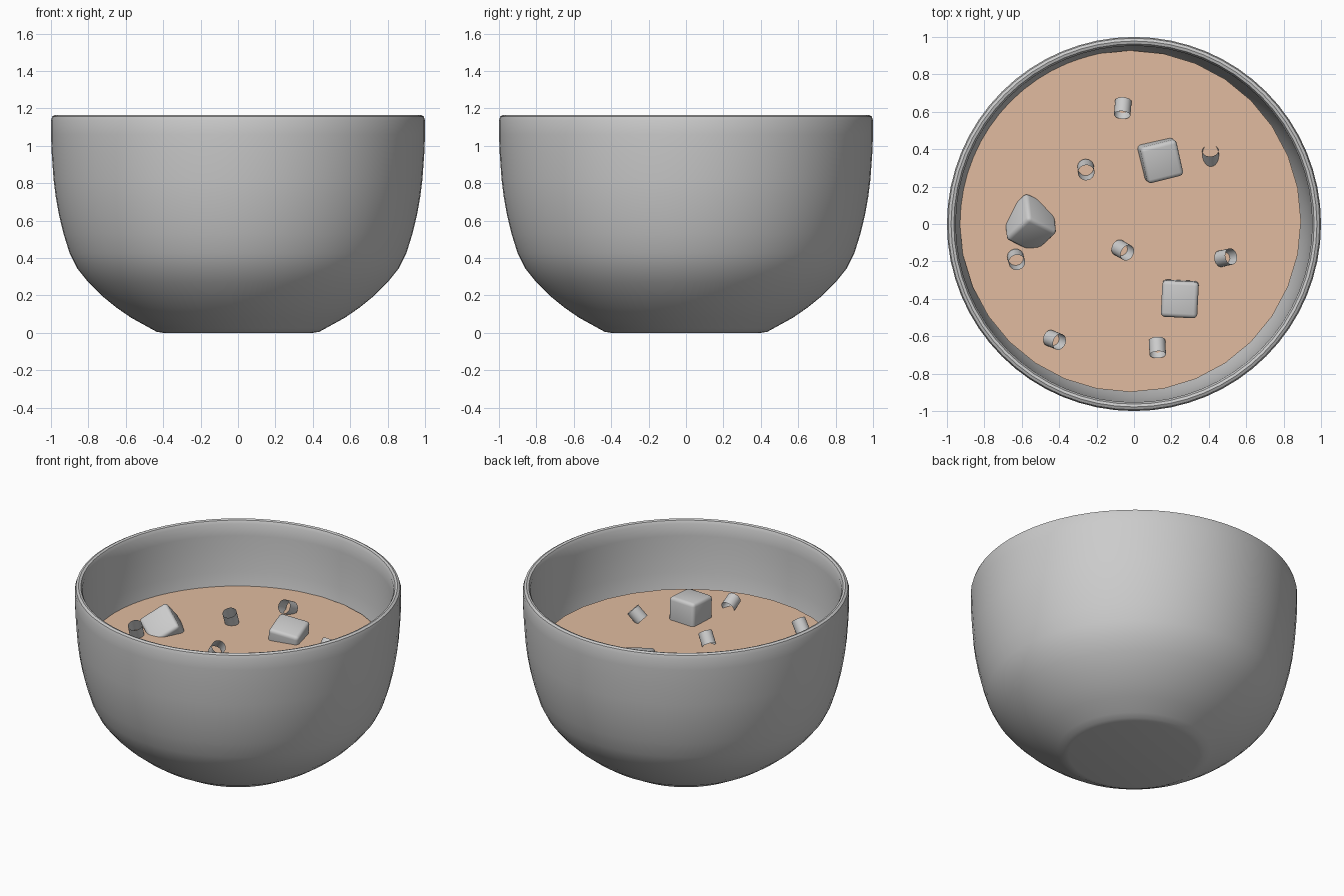
import bpy, bmesh, math
from mathutils import Matrix, Vector

if "Cube" in bpy.data.objects:
    bpy.data.objects.remove(bpy.data.objects["Cube"])

SOUP_Z = 0.73


def finish(name, bm, smooth=True, angle=40):
    bmesh.ops.recalc_face_normals(bm, faces=bm.faces)
    mesh = bpy.data.meshes.new(name)
    bm.to_mesh(mesh)
    bm.free()
    ob = bpy.data.objects.new(name, mesh)
    bpy.context.collection.objects.link(ob)
    if smooth:
        bpy.ops.object.select_all(action='DESELECT')
        ob.select_set(True)
        bpy.context.view_layer.objects.active = ob
        bpy.ops.object.shade_smooth_by_angle(angle=math.radians(angle))
    return ob


def lathe(name, profile, steps=64):
    bm = bmesh.new()
    verts = [bm.verts.new((r, 0, z)) for r, z in profile]
    edges = [bm.edges.new(pair) for pair in zip(verts, verts[1:])]
    bmesh.ops.spin(bm, geom=verts + edges, cent=(0, 0, 0), axis=(0, 0, 1),
                   angle=2 * math.pi, steps=steps, use_merge=True)
    bmesh.ops.remove_doubles(bm, verts=bm.verts, dist=0.0005)
    return finish(name, bm)


# Bowl: outer wall, rounded rim, inner wall and floor
lathe("bowl", [
    (0, 0), (0.40, 0.0), (0.435, 0.006), (0.47, 0.025), (0.57, 0.08),
    (0.65, 0.135), (0.73, 0.2), (0.80, 0.27), (0.86, 0.345), (0.90, 0.425),
    (0.933, 0.53), (0.957, 0.63), (0.975, 0.73), (0.986, 0.82), (0.996, 0.96),
    (1.0, 1.06), (1.0, 1.135), (0.993, 1.157), (0.978, 1.165),
    (0.963, 1.16), (0.953, 1.14), (0.952, 1.06), (0.949, 0.96),
    (0.941, 0.82), (0.93, 0.73), (0.91, 0.63), (0.855, 0.45), (0.76, 0.3),
    (0.61, 0.17), (0.43, 0.07), (0, 0.05)])

# Soup surface
bm = bmesh.new()
bmesh.ops.create_circle(bm, cap_ends=True, segments=32, radius=0.913,
                        matrix=Matrix.Translation((-0.02, 0.015, SOUP_Z)))
soup = finish("soup", bm, smooth=False)
mat = bpy.data.materials.new("soup_colour")
mat.diffuse_color = (0.75, 0.5, 0.35, 1)
mat.use_nodes = True
mat.node_tree.nodes["Principled BSDF"].inputs["Base Color"].default_value = mat.diffuse_color
soup.data.materials.append(mat)


# Croutons: softly rounded cubes
def crouton(name, loc, rot, size=0.2):
    bm = bmesh.new()
    bmesh.ops.create_cube(bm, size=size)
    bmesh.ops.bevel(bm, geom=bm.edges[:], offset=0.022, segments=3,
                    profile=0.5, affect='EDGES')
    bm.transform(Matrix.Translation(loc) @ rot.to_4x4())
    finish(name, bm)


def R(deg, axis):
    return Matrix.Rotation(math.radians(deg), 3, axis)


crouton("crouton_back", (0.135, 0.345, 0.715), R(14, 'Z') @ R(8, 'Y') @ R(10, 'X'))
crouton("crouton_front", (0.245, -0.40, 0.78), R(-3, 'Z') @ R(2, 'X'), 0.195)

# Third crouton floats with one corner up
e1 = Vector((-0.08, 0.72, -0.69)).normalized()
e2 = Vector((-0.62, -0.55, -0.55))
e2 = (e2 - e1 * e1.dot(e2)).normalized()
e3 = e1.cross(e2)
crouton("crouton_left", (-0.555, 0.005, 0.725), Matrix((e1, e2, e3)).transposed())


# Pasta tubes: short open cylinders (x, y, z, tilt, heading)
tubes = [
    (-0.06, 0.62, 0.765, 62, -95),
    (-0.257, 0.29, 0.77, 22, -85),
    (-0.63, -0.19, 0.77, 22, -75),
    (-0.06, -0.14, 0.77, 42, -30),
    (0.49, -0.18, 0.77, 45, 12),
    (-0.425, -0.62, 0.77, 42, -22),
    (0.125, -0.66, 0.765, 65, -87),
    (0.41, 0.362, 0.723, 45, 93),
]
for i, (x, y, z, tilt, heading) in enumerate(tubes, 1):
    bm = bmesh.new()
    bmesh.ops.create_cone(bm, cap_ends=False, segments=24, radius1=0.044,
                          radius2=0.044, depth=0.085)
    rot = R(heading, 'Z') @ R(tilt, 'Y')
    bm.transform(Matrix.Translation((x, y, z)) @ rot.to_4x4())
    finish(f"pasta_tube_{i}", bm)
